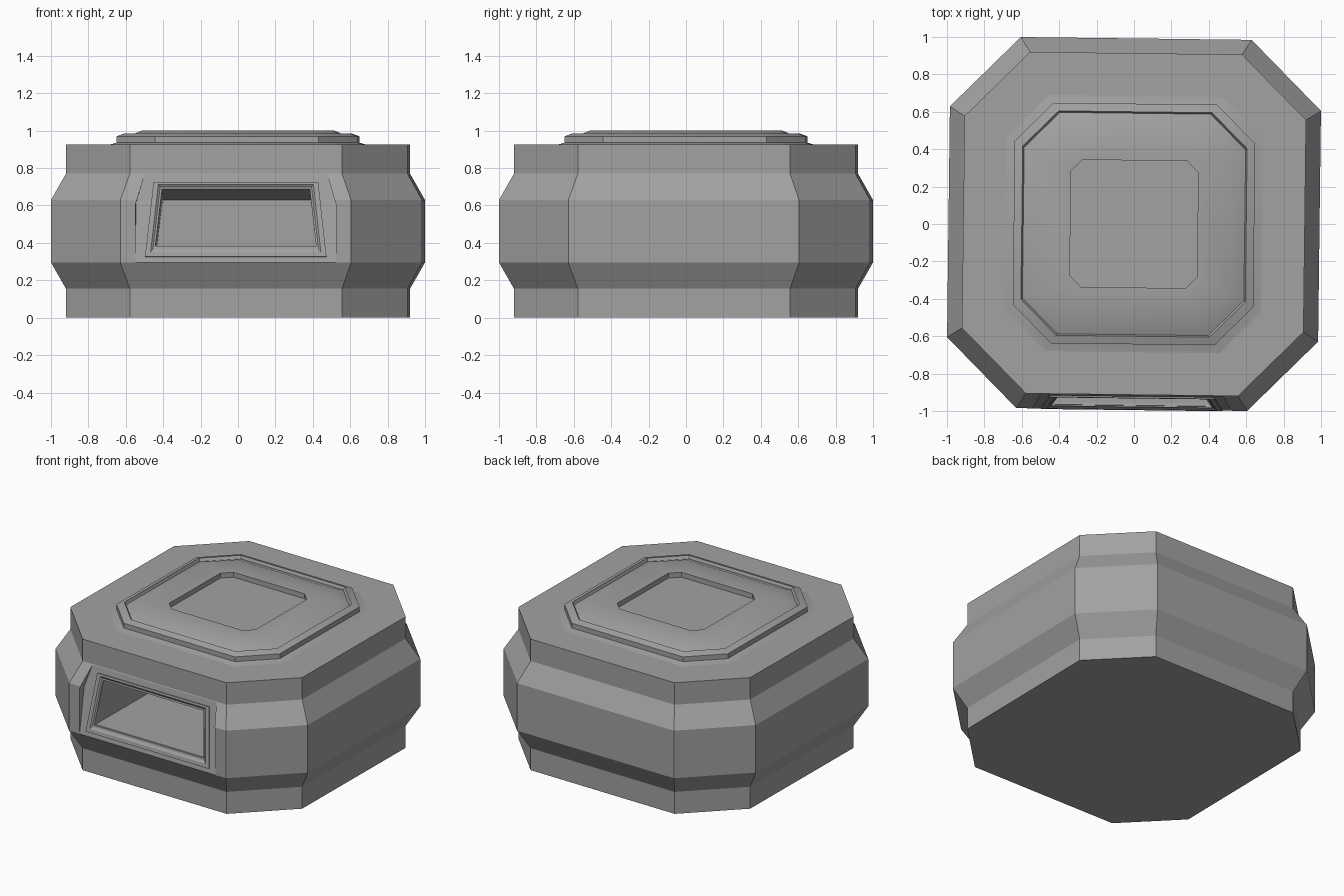
import bpy, bmesh
from math import radians
from mathutils import Matrix, Vector

if "Cube" in bpy.data.objects:
    bpy.data.objects.remove(bpy.data.objects["Cube"])

ROT = Matrix.Rotation(radians(-0.7), 4, 'Z')  # the whole model is turned very slightly

GREY = bpy.data.materials.new("dark_grey")
GREY.diffuse_color = (0.36, 0.36, 0.36, 1)
GREY.use_nodes = True
GREY.node_tree.nodes["Principled BSDF"].inputs["Base Color"].default_value = GREY.diffuse_color


def finish(name, bm):
    bmesh.ops.recalc_face_normals(bm, faces=bm.faces[:])
    bm.transform(ROT)
    me = bpy.data.meshes.new(name)
    bm.to_mesh(me)
    bm.free()
    me.materials.append(GREY)
    ob = bpy.data.objects.new(name, me)
    bpy.context.collection.objects.link(ob)
    return ob


def loft(name, loops, closed=False):
    """Skin a series of loops, capped at the ends or joined into a ring."""
    bm = bmesh.new()
    rings = [[bm.verts.new(p) for p in loop] for loop in loops]
    pairs = list(zip(rings, rings[1:]))
    if closed:
        pairs.append((rings[-1], rings[0]))
    else:
        bm.faces.new(rings[0])
        bm.faces.new(rings[-1])
    for a, b in pairs:
        n = len(a)
        for i in range(n):
            j = (i + 1) % n
            bm.faces.new((a[i], a[j], b[j], b[i]))
    return finish(name, bm)


def octagon(half, edge, z):
    return [(half, -edge, z), (half, edge, z), (edge, half, z), (-edge, half, z),
            (-half, edge, z), (-half, -edge, z), (-edge, -half, z), (edge, -half, z)]


def cutter(name, points):
    bm = bmesh.new()
    for x, y, z in points:
        for s in (-1, 1):
            bm.verts.new((s * x, y, z))
    bmesh.ops.convex_hull(bm, input=bm.verts[:])
    ob = finish(name, bm)
    ob.hide_render = True
    ob.display_type = 'WIRE'
    ob.hide_set(True)
    return ob


def cut(ob, tool):
    m = ob.modifiers.new(tool.name, 'BOOLEAN')
    m.operation = 'DIFFERENCE'
    m.solver = 'EXACT'
    m.object = tool


def panel_y(z):
    """Depth of the sloping front panel at a given height."""
    return -0.992 + (z - 0.295) * 0.077 / 0.475


# body: octagonal drum with a bulging middle band
body = loft("body", [octagon(*r) for r in (
    (0.913, 0.567, 0), (0.913, 0.567, 0.155), (0.992, 0.617, 0.295),
    (0.992, 0.617, 0.63), (0.913, 0.567, 0.77), (0.913, 0.567, 0.925))])

# sloping panel sliced into the front bulge
outline = ((0.535, 0.28), (0.535, 0.61), (0.485, 0.775))
cut(body, cutter("panel_cutter",
                 [(x, y, z) for x, z in outline for y in (panel_y(z), -1.2)]))

# deep slot behind the panel, its ceiling falling towards the back
cut(body, cutter("slot_cutter", [
    (0.43, -1.2, 0.38), (0.393, -1.2, 0.71),
    (0.43, -0.25, 0.38), (0.40, -0.25, 0.63)]))

# shallow bevelled frame around the slot
NORMAL = Vector((0, -0.475, 0.077)).normalized()


def frame_loop(bottom, top, z0, z1, lift):
    return [Vector((x, panel_y(z), z)) + NORMAL * lift
            for x, z in ((-bottom, z0), (bottom, z0), (top, z1), (-top, z1))]


loft("slot_frame", [
    frame_loop(0.485, 0.44, 0.325, 0.725, -0.01),
    frame_loop(0.485, 0.44, 0.325, 0.725, 0.008),
    frame_loop(0.455, 0.415, 0.35, 0.71, 0.008),
    frame_loop(0.43, 0.394, 0.384, 0.69, -0.008),
    frame_loop(0.43, 0.394, 0.384, 0.69, -0.02)], closed=True)

# lid: flared skirt, sloping rim, groove, raised plateau and central recess
lid = loft("lid", [octagon(*r) for r in (
    (0.71, 0.48, 0.92), (0.67, 0.455, 0.928), (0.643, 0.437, 0.936),
    (0.643, 0.437, 0.97), (0.60, 0.41, 0.986),
    (0.592, 0.403, 0.966), (0.51, 0.37, 1.0), (0.34, 0.28, 1.0),
    (0.34, 0.28, 0.965))])
bpy.ops.object.select_all(action='DESELECT')
lid.select_set(True)
bpy.context.view_layer.objects.active = lid
bpy.ops.object.shade_smooth_by_angle(angle=radians(32))
